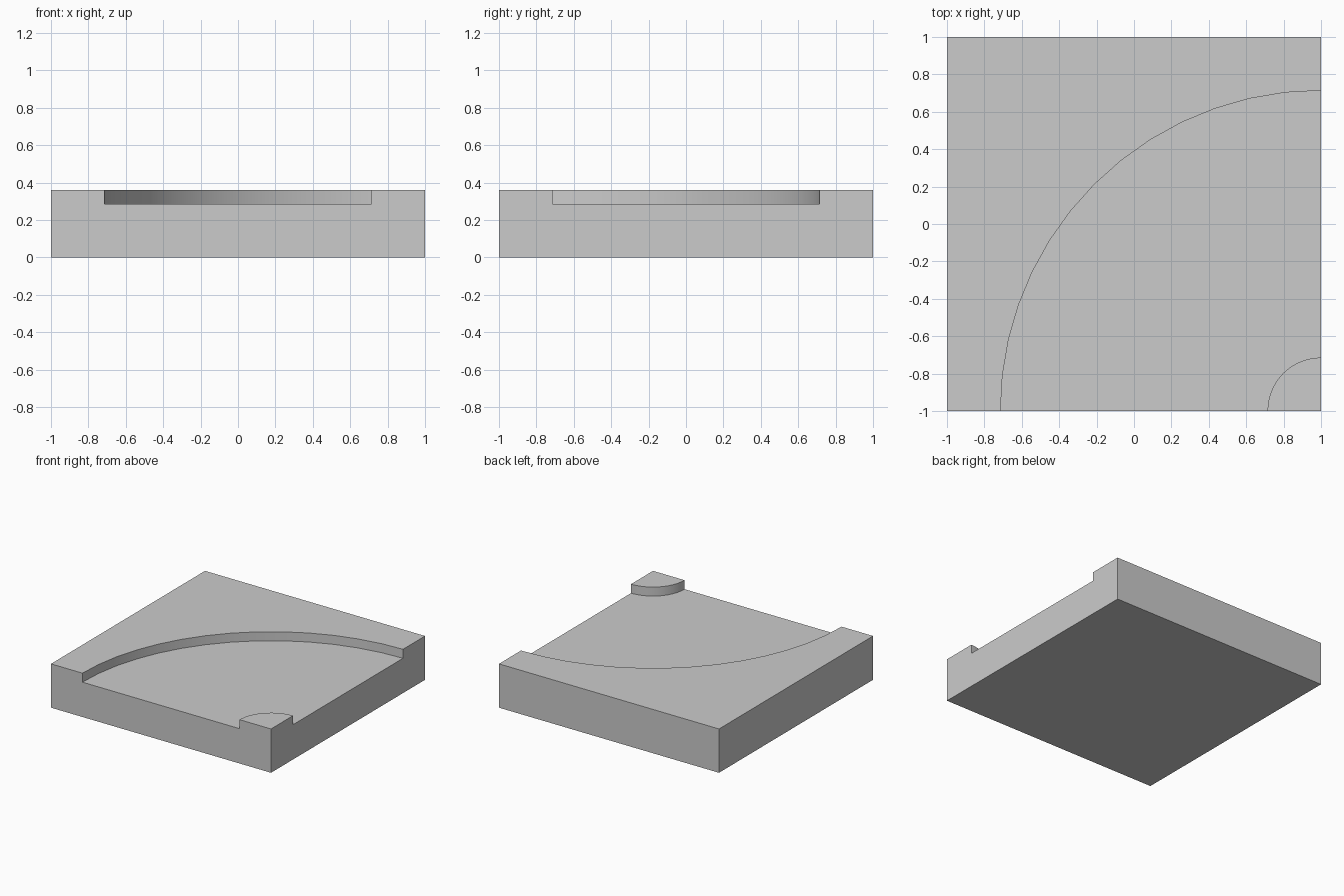
import bpy, bmesh, math

if "Cube" in bpy.data.objects:
    bpy.data.objects.remove(bpy.data.objects["Cube"])

TOP, ROAD = 0.36, 0.286          # kerb height and sunken road height
INNER, OUTER = 0.286, 1.714      # road radii around the tile corner
CX, CY, SEGS = 1.0, -1.0, 14     # curve centre and steps per quarter


def prism(name, outline, z0, z1):
    """Extrude a flat outline from z0 to z1."""
    bm = bmesh.new()
    face = bm.faces.new([bm.verts.new((x, y, z0)) for x, y in outline])
    ext = bmesh.ops.extrude_face_region(bm, geom=[face], use_keep_orig=True)
    verts = [g for g in ext["geom"] if isinstance(g, bmesh.types.BMVert)]
    bmesh.ops.translate(bm, verts=verts, vec=(0, 0, z1 - z0))
    bmesh.ops.recalc_face_normals(bm, faces=bm.faces)
    mesh = bpy.data.meshes.new(name)
    bm.to_mesh(mesh)
    bm.free()
    obj = bpy.data.objects.new(name, mesh)
    bpy.context.collection.objects.link(obj)
    return obj


def arc(radius):
    """Quarter arc from the right edge round to the front edge."""
    angles = [math.pi / 2 * (1 + i / SEGS) for i in range(SEGS + 1)]
    return [(CX + radius * math.cos(a), CY + radius * math.sin(a)) for a in angles]


# Square tile
tile = prism("curved_road_tile", [(-1, -1), (1, -1), (1, 1), (-1, 1)], 0, TOP)

# Sunken road: quarter ring that runs out past both tile edges
over = 0.1
outline = ([(CX + over, CY + OUTER)] + arc(OUTER) + [(CX - OUTER, CY - over)]
           + [(CX - INNER, CY - over)] + arc(INNER)[::-1] + [(CX + over, CY + INNER)])
cutter = prism("road_cutter", outline, ROAD, TOP + over)
cutter.hide_render = True

bpy.context.view_layer.objects.active = tile
tile.select_set(True)
cut = tile.modifiers.new("road_cut", "BOOLEAN")
cut.operation, cut.solver, cut.object = "DIFFERENCE", "EXACT", cutter
bpy.ops.object.modifier_apply(modifier=cut.name)
bpy.data.objects.remove(cutter)

# Smooth kerb walls, sharp edges elsewhere
bpy.ops.object.shade_smooth_by_angle(angle=math.radians(30))
